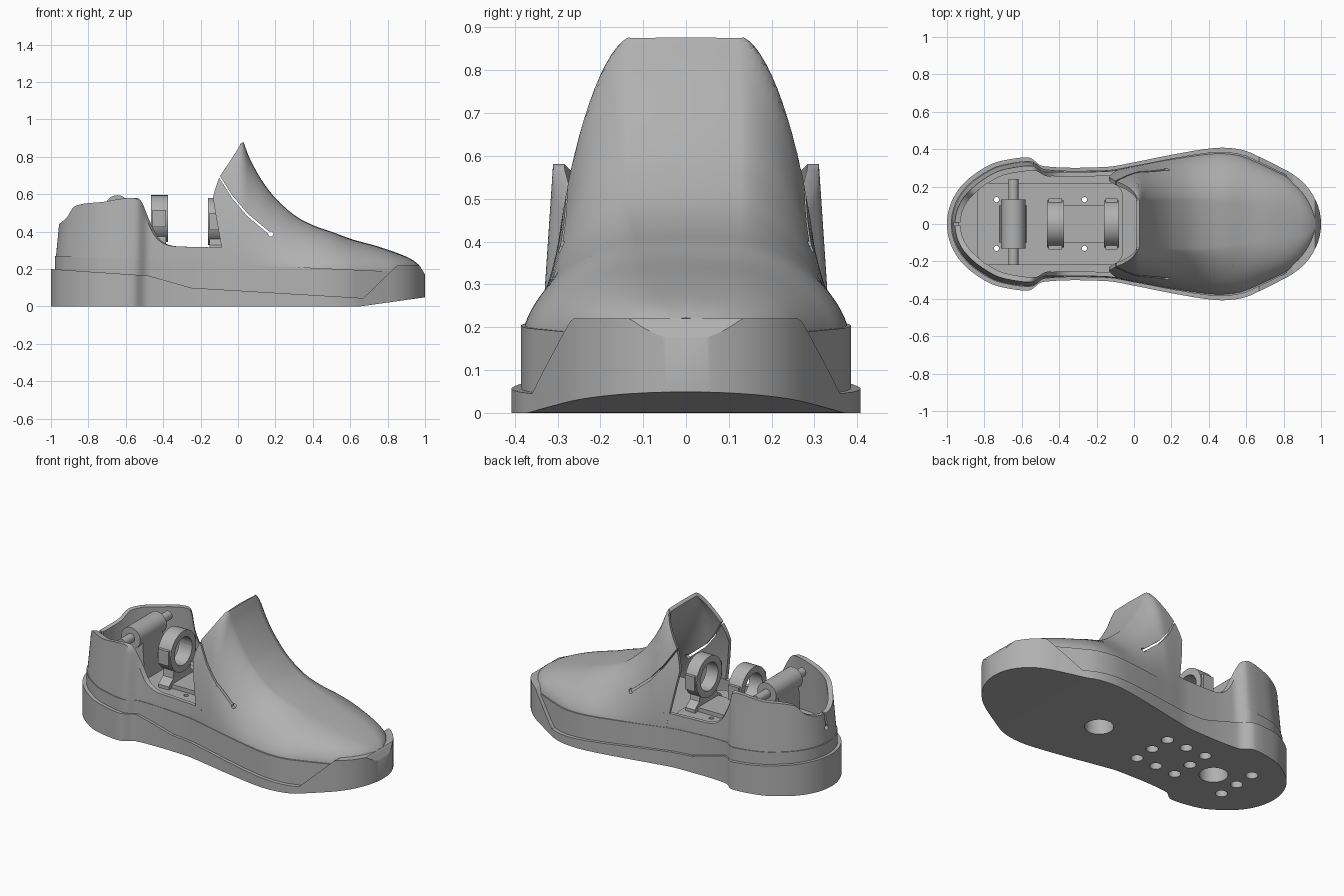
import bpy, bmesh, math
from mathutils import Matrix

cube = bpy.data.objects.get("Cube")
if cube:
    bpy.data.objects.remove(cube)

grey = bpy.data.materials.new("shell_grey")
grey.use_nodes = True
grey.diffuse_color = (0.44, 0.44, 0.44, 1)
grey.node_tree.nodes["Principled BSDF"].inputs["Base Color"].default_value = grey.diffuse_color


# ---------- helpers ----------
def curve(x, pts, smooth=True):
    """Value at x of a curve through the points."""
    x = min(max(x, pts[0][0]), pts[-1][0])
    i = next(k for k in range(len(pts) - 1) if x <= pts[k + 1][0])
    (xa, ya), (xb, yb) = pts[i], pts[i + 1]
    w = xb - xa
    t = (x - xa) / w
    if not smooth:
        return ya + (yb - ya) * t

    def slope(k):
        a, b = pts[max(k - 1, 0)], pts[min(k + 1, len(pts) - 1)]
        return (b[1] - a[1]) / (b[0] - a[0]) * w
    bend = t * t * (3 - 2 * t)
    return (ya + (yb - ya) * bend + slope(i) * t * (1 - t) ** 2
            - slope(i + 1) * t * t * (1 - t))


def finish(name, bm):
    bmesh.ops.recalc_face_normals(bm, faces=bm.faces)
    mesh = bpy.data.meshes.new(name)
    bm.to_mesh(mesh)
    bm.free()
    mesh.materials.append(grey)
    ob = bpy.data.objects.new(name, mesh)
    bpy.context.collection.objects.link(ob)
    return ob


def loft(name, rows, solid=False):
    """Skin rows of points; solid closes each row into a ring and caps the ends."""
    bm = bmesh.new()
    grid = [[bm.verts.new(p) for p in row] for row in rows]
    n = len(grid[0])
    for a, b in zip(grid, grid[1:]):
        for j in range(n if solid else n - 1):
            k = (j + 1) % n
            bm.faces.new((a[j], a[k], b[k], b[j]))
    if solid:
        bm.faces.new(grid[0])
        bm.faces.new(grid[-1])
    return finish(name, bm)


def prism(name, outline, half):
    """Side outline in x and z, extruded across the width."""
    return loft(name, [[(x, y, z) for x, z in outline] for y in (-half, half)], True)


def cylinders(name, specs, axis="Z"):
    """Each spec is centre, radius, length."""
    bm = bmesh.new()
    turn = {"X": Matrix.Rotation(math.pi / 2, 4, "Y"),
            "Y": Matrix.Rotation(math.pi / 2, 4, "X"), "Z": Matrix()}[axis]
    for centre, r, length in specs:
        bmesh.ops.create_cone(bm, cap_ends=True, segments=32, radius1=r, radius2=r,
                              depth=length, matrix=Matrix.Translation(centre) @ turn)
    return finish(name, bm)


def apply(ob, kind, **settings):
    mod = ob.modifiers.new(kind.lower(), kind)
    for key, value in settings.items():
        setattr(mod, key, value)
    bpy.context.view_layer.objects.active = ob
    bpy.ops.object.modifier_apply(modifier=mod.name)


def boolean(targets, cutter, op="DIFFERENCE"):
    for ob in targets:
        apply(ob, "BOOLEAN", object=cutter, operation=op, solver="EXACT")
    bpy.data.objects.remove(cutter)


# ---------- foot outline ----------
WIDTH = [(-1, .30), (-.85, .31), (-.75, .33), (-.56, .355), (-.49, .31), (-.15, .305),
         (0, .33), (.2, .37), (.4, .403), (.5, .407), (.6, .39), (.7, .345), (.8, .30), (1, .27)]


def width(x):
    u = max((x - .75) / .25, (-.7 - x) / .3, 0)
    return curve(x, WIDTH) * math.sqrt(max(1 - u * u, 0))


def inset(x, d):
    return max(width(x / (1 - d)) * (1 - d / .38), .006)


def seam(x):
    return .27 - (x + .98) * .046


def spread(a, b, n):
    return [a + (b - a) * (1 - math.cos(math.pi * i / n)) / 2 for i in range(n + 1)]


def slab(name, d, low, high):
    rows = []
    for x in spread(d - 1, 1 - d, 150):
        w = inset(x, d)
        rows.append([(x, -w, low(x)), (x, w, low(x)), (x, w, high(x)), (x, -w, high(x))])
    return loft(name, rows, True)


# ---------- sole ----------
TREAD = [(-1, .2), (-.48, .165), (-.25, .1), (.67, .045), (.85, .22), (.97, .22), (1, .17)]


def toe_spring(x):
    return max(0, x - .65) * .14


outsole = slab("outsole", 0, toe_spring, lambda x: curve(x, TREAD, False))
midsole = slab("midsole", .021, lambda x: .02 + toe_spring(x), seam)

# raised floor plate with rounded corners
plate_rows = []
for x in spread(-.84, -.06, 40):
    w = .15 + .07 * math.sqrt(max(1 - max((-.77 - x) / .07, (x + .13) / .07, 0) ** 2, 0))
    plate_rows.append([(x, -w, .2), (x, w, .2), (x, w, .275), (x, -w, .275)])
floor_plate = loft("floor_plate", plate_rows, True)

# sole holes
spots = [(x, y) for x in (-.735, -.265, -.13, -.4) for y in (-.13, .13)]
spots += [(x, 0) for x in (-.735, -.4, -.13)]
bores = [((x, y, 0), .034, .16) for x, y in spots]
bores += [((x, 0, 0), .08, .2) for x in (.25, -.57)]
boolean([outsole, midsole], cylinders("bore_cutter", bores))
pins = [((x, y, .2), .014, .8) for x, y in spots[:4]]
boolean([outsole, midsole, floor_plate], cylinders("pin_cutter", pins))

# ---------- front upper ----------
CROWN = [(.02, .87), (.05, .79), (.1, .695), (.15, .62), (.2, .56), (.3, .473), (.4, .42),
         (.5, .385), (.6, .348), (.75, .306), (.88, .26), (.93, .235), (.962, .21)]
BACK_EDGE = [(0, -.07), (.1, -.075), (.6, -.135), (.75, -.1), (1, .02)]
FLAT = [(-.2, .11), (.3, .13), (.6, .1), (.95, .03)]
ROUND = [(-.2, 1.1), (-.05, 1.15), (.1, 1.3), (.3, 1.45), (.55, 1.2), (.8, .95), (1, .9)]


def upper(name, thickness):
    rows, n = [], 20
    for s in spread(0, 1, 70):
        half = []
        for j in range(n + 1):
            a = math.pi / 2 * j / n
            edge = curve(math.sin(a), BACK_EDGE, False)
            x = edge + (.96 - edge) * s
            p = curve(x, ROUND)
            w, base = inset(x, .037), seam(x) - .015
            flat = min(curve(x, FLAT), w * .6)
            half.append((x, flat + (w - flat) * max(math.cos(a), 0) ** p,
                         base + (curve(x, CROWN) - base) * math.sin(a) ** p))
        x, y, z = half[-1]
        rows.append(half + [(x, 0, z + .003)] + [(x, -y, z) for x, y, z in reversed(half)])
    ob = loft(name, rows)
    apply(ob, "SOLIDIFY", thickness=thickness, offset=0)
    return ob


front_upper = upper("front_upper", .022)
saddle_panel = upper("saddle_panel", .034)
PANEL = [(-.4, .93), (.3, .23), (.37, .225), (.56, .26), (.49, .375), (.6, .335),
         (.6, 1.1), (-.4, 1.1)]
boolean([saddle_panel], prism("panel_cutter", PANEL, .6), "INTERSECT")

# flex slits in both sides
SLIT = [(-.2, .84), (-.1, .695), (-.03, .585), (.05, .49), (.17, .39)]
slit = [(x, z + .008) for x, z in SLIT] + [(x, z - .008) for x, z in reversed(SLIT)]
boolean([front_upper, saddle_panel], prism("slit_cutter", slit, .6))
boolean([front_upper, saddle_panel],
        cylinders("slit_end_cutter", [((.175, 0, .388), .014, 1.2)], "Y"))

# ---------- heel cup and low collar ----------
COLLAR = [(-1, .44), (-.96, .475), (-.92, .535), (-.75, .56), (-.6, .58), (-.55, .565),
          (-.5, .46), (-.45, .37), (-.39, .33), (-.3, .32), (-.04, .315)]


def cup_point(x, y, d, part):
    """Point on the cup wall, leaning inwards with height."""
    base, top = seam(x) - .015, curve(x, COLLAR)
    z = base + (top - base) * part
    k = 1 - .2 * max(z - .25, 0)
    return (-.5 + (x * (1 - d) + .5) * k, y * (1 - d / .38) * k, z)


half_path = [(x, width(x)) for x in spread(-1, -.04, 100)]
path = half_path[:0:-1] + [(x, -y) for x, y in half_path]
steps = [j / 8 for j in range(9)]
heel_cup = loft("heel_cup", [[cup_point(x, y, .025, t) for t in steps]
                             + [cup_point(x, y, .055, t) for t in reversed(steps)]
                             for x, y in path], True)
boolean([heel_cup], prism("heel_slit_cutter",
                          [(-1.1, .36), (-.8, .36), (-.8, .7), (-1.1, .7)], .007))
boolean([heel_cup], cylinders("heel_hole_cutter", [((-.95, 0, .355), .015, .3)], "X"))


# ---------- inner mechanism ----------
def ring_clamp(name, x, thick, height):
    """Upright ring around the long axis, on a flared foot."""
    rows = []
    for i in range(41):
        a = 2 * math.pi * i / 40
        c, s = math.cos(a), math.sin(a)
        rows.append([(x + side * thick / 2, r * c, height + r * s)
                     for side, r in ((-1, .085), (1, .085), (1, .125), (-1, .125), (-1, .085))])
    loft(name + "_ring", rows)
    foot = [(.13, .26), (.13, .295), (.085, .33), (.08, height - .085)]
    outline = foot + [(-y, z) for y, z in reversed(foot)]
    stem = loft(name + "_foot", [[(x + side * thick * .4, y, z) for y, z in outline]
                                 for side in (-1, 1)], True)
    boolean([stem], cylinders("bore", [((x, 0, height), .086, .3)], "X"))
    bm = bmesh.new()
    for side in (-1, 1):
        bmesh.ops.create_cube(bm, size=1, matrix=Matrix.Translation((x, side * .12, height))
                              @ Matrix.Diagonal((thick * .8, .03, .09, 1)))
    finish(name + "_lugs", bm)


ring_clamp("rear_clamp", -.42, .09, .47)
ring_clamp("front_clamp", -.12, .08, .455)
prism("cradle_plate", [(-.46, .26), (-.08, .26), (-.08, .3), (-.46, .3)], .1)

cylinders("roller_barrel", [((-.645, 0, .53), .065, .26)], "Y")
cylinders("roller_rod", [((-.645, .01, .53), .027, .46)], "Y")
prism("roller_bracket", [(-.72, .26), (-.57, .26), (-.585, .52), (-.705, .52)], .1)

# ---------- shading ----------
bpy.ops.object.select_all(action="DESELECT")
for ob in bpy.context.scene.objects:
    if ob.type == "MESH":
        ob.select_set(True)
        bpy.context.view_layer.objects.active = ob
bpy.ops.object.shade_smooth_by_angle(angle=math.radians(32))
